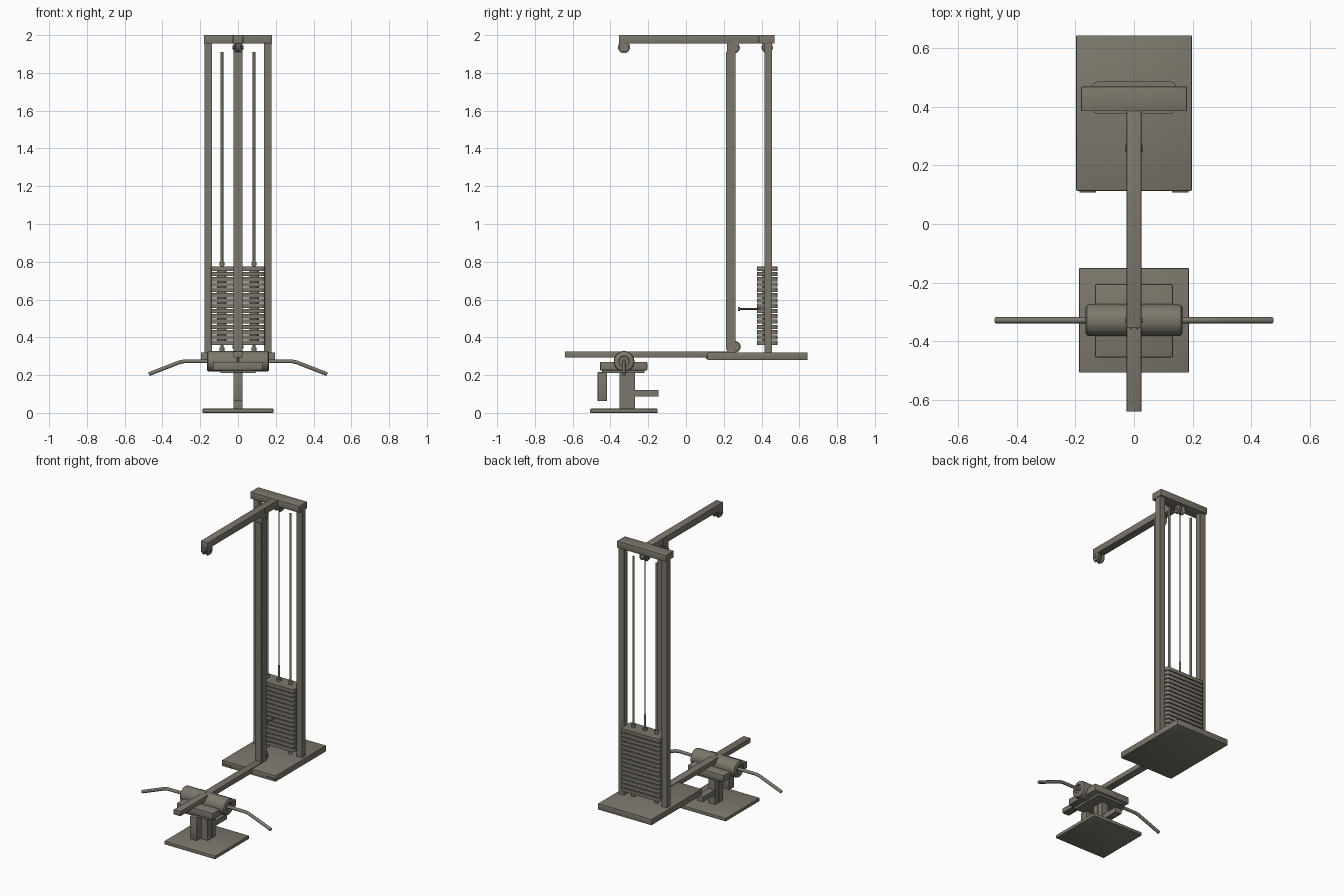
import bpy, bmesh, math
from mathutils import Matrix, Vector

if "Cube" in bpy.data.objects:
    bpy.data.objects.remove(bpy.data.objects["Cube"])

steel = bpy.data.materials.new("warm grey steel")
steel.diffuse_color = (0.205, 0.187, 0.152, 1)
steel.use_nodes = True
steel.node_tree.nodes["Principled BSDF"].inputs["Base Color"].default_value = steel.diffuse_color


def finish(name, bm, smooth=False):
    bmesh.ops.recalc_face_normals(bm, faces=bm.faces)
    me = bpy.data.meshes.new(name)
    bm.to_mesh(me)
    bm.free()
    me.materials.append(steel)
    ob = bpy.data.objects.new(name, me)
    bpy.context.collection.objects.link(ob)
    if smooth:
        bpy.ops.object.select_all(action='DESELECT')
        ob.select_set(True)
        bpy.context.view_layer.objects.active = ob
        bpy.ops.object.shade_smooth_by_angle(angle=math.radians(35))
    return ob


def box(name, x, y, z, bevel=0.0, upright_only=False, seg=2):
    """Box from (min, max) ranges, with optional rounded edges."""
    bm = bmesh.new()
    bmesh.ops.create_cube(bm, size=1)
    for v in bm.verts:
        v.co = Vector([(a + b) / 2 + c * (b - a) for (a, b), c in zip((x, y, z), v.co)])
    if bevel:
        edges = [e for e in bm.edges if not upright_only
                 or abs(e.verts[0].co.z - e.verts[1].co.z) > 1e-5]
        bmesh.ops.bevel(bm, geom=edges, offset=bevel, segments=seg, profile=0.5, affect='EDGES')
    return finish(name, bm, bevel > 0)


def lathe(name, profile, axis, at, steps=32):
    """Spin (distance along axis, radius) points around the x, y or z axis."""
    bm = bmesh.new()
    vs = [bm.verts.new((r, 0, d)) for d, r in profile]
    es = [bm.edges.new(p) for p in zip(vs, vs[1:])]
    bmesh.ops.spin(bm, geom=vs + es, axis=(0, 0, 1), cent=(0, 0, 0),
                   angle=math.tau, steps=steps, use_duplicate=False)
    bmesh.ops.remove_doubles(bm, verts=bm.verts, dist=1e-5)
    turn = {'x': Matrix.Rotation(math.pi / 2, 4, 'Y'),
            'y': Matrix.Rotation(-math.pi / 2, 4, 'X'), 'z': Matrix()}[axis]
    bmesh.ops.transform(bm, matrix=Matrix.Translation(at) @ turn, verts=bm.verts)
    return finish(name, bm, True)


def rod(name, a, b, r, axis, at, steps=16):
    return lathe(name, [(a, 0), (a, r), (b, r), (b, 0)], axis, at, steps)


def pulley(name, y, z, r, top=None):
    """Grooved wheel between two side plates, hung from height top."""
    lathe(name + "_wheel", [(-.014, 0), (-.014, r), (-.004, r * .78), (.004, r * .78),
                            (.014, r), (.014, 0)], 'x', (0, y, z))
    rod(name + "_axle", -.03, .03, .008, 'x', (0, y, z))
    for s in (-1, 1):
        x = tuple(sorted((s * .018, s * .024)))
        rod(name + "_cheek", *x, r * .8, 'x', (0, y, z), 24)
        if top:
            box(name + "_bracket", x, (y - r * .8, y + r * .8), (z, top))


# Rear base plate, feet and frame
box("base_plate", (-.197, .197), (.113, .643), (.28, .32), .003)
for s in (-1, 1):
    box("base_lip", tuple(sorted((s * .13, s * .186))), (.107, .14), (.285, .30))
    box("rear_upright", tuple(sorted((s * .138, s * .178))), (.415, .455), (.32, 1.956))
box("top_crossbar", (-.18, .18), (.385, .468), (1.956, 2), .002)
box("top_boom", (-.025, .025), (-.355, .385), (1.956, 2), .002)
box("boom_sleeve", (-.028, .028), (.25, .275), (1.956, 1.998))
box("front_column", (-.024, .024), (.217, .263), (.32, 1.956))
box("column_strip", (-.022, .022), (.212, .217), (.335, 1.91))
for i in range(16):
    rod("column_pin_hole", 0, .0015, .004, 'y', (0, .211, .44 + i * .09), 10)

# Pulleys
pulley("front_pulley", -.328, 1.936, .032, 1.956)
pulley("column_pulley", .255, 1.933, .030, 1.956)
pulley("rear_pulley", .43, 1.934, .030, 1.956)
pulley("low_pulley", .26, .35, .030)

# Guide rods and collars
for s in (-1, 1):
    x = s * .085
    rod("guide_rod", .32, 1.91, .007, 'z', (x, .43, 0))
    rod("rod_foot", .32, .345, .013, 'z', (x, .43, 0))
    rod("stack_collar", .78, .80, .013, 'z', (x, .43, 0))

# Weight stack
for i in range(15):
    z = .36 + i * .028
    box("weight_plate", (-.143, .143), (.377, .485), (z, z + .0225), .016, True, 3)
    if i < 14:
        for x in (-.085, 0, .085):
            rod("plate_spacer", z + .0225, z + .028, .025, 'z', (x, .43, 0))
rod("stack_stem", .36, .88, .007, 'z', (0, .43, 0))
rod("stem_collar", .78, .795, .014, 'z', (0, .43, 0))
rod("lift_cable", .88, 1.93, .002, 'z', (0, .43, 0), 8)

# Selector pin
rod("selector_pin", .285, .40, .004, 'y', (0, 0, .55), 12)
rod("pin_knob", .276, .287, .010, 'y', (0, 0, .55))

# Lower boom linking the tower and the seat
box("lower_boom", (-.025, .025), (-.64, .217), (.293, .325), .002)

# Seat stand
box("foot_plate", (-.187, .187), (-.507, -.15), (0, .022), .003)
box("seat_post_front", (-.024, .024), (-.352, -.312), (.022, .213))
box("seat_post_rear", (-.024, .024), (-.309, -.27), (.022, .213))
box("post_joiner", (-.018, .018), (-.312, -.309), (.022, .213))
box("rear_arm", (-.022, .022), (-.30, -.145), (.086, .12))
box("front_pad", (-.025, .025), (-.468, -.417), (.062, .216), .004)
box("seat_support", (-.092, .092), (-.445, -.22), (.21, .226))
box("seat", (-.133, .133), (-.455, -.205), (.224, .27), .006)

# Foam rollers either side of the boom
for s in (-1, 1):
    prof = [(.0, .05), (.006, .0545), (.15, .0545), (.160, .052), (.165, .044),
            (.165, .028), (.155, .026), (.155, 0)]
    lathe("foam_roller", [(0, 0)] + [(s * d, r) for d, r in prof], 'x', (0, -.328, .273), 40)

# Bent pull bar
cu = bpy.data.curves.new("pull_bar", 'CURVE')
cu.dimensions = '3D'
cu.bevel_depth = .0105
cu.bevel_resolution = 3
cu.use_fill_caps = True
pts = [(-.472, .205), (-.31, .268), (-.285, .273), (.285, .273), (.31, .268), (.472, .205)]
sp = cu.splines.new('POLY')
sp.points.add(len(pts) - 1)
for p, (x, z) in zip(sp.points, pts):
    p.co = (x, -.328, z, 1)
bar = bpy.data.objects.new("pull_bar", cu)
bpy.context.collection.objects.link(bar)
cu.materials.append(steel)
bpy.ops.object.select_all(action='DESELECT')
bar.select_set(True)
bpy.context.view_layer.objects.active = bar
bpy.ops.object.convert(target='MESH')
bpy.ops.object.shade_smooth_by_angle(angle=math.radians(40))
